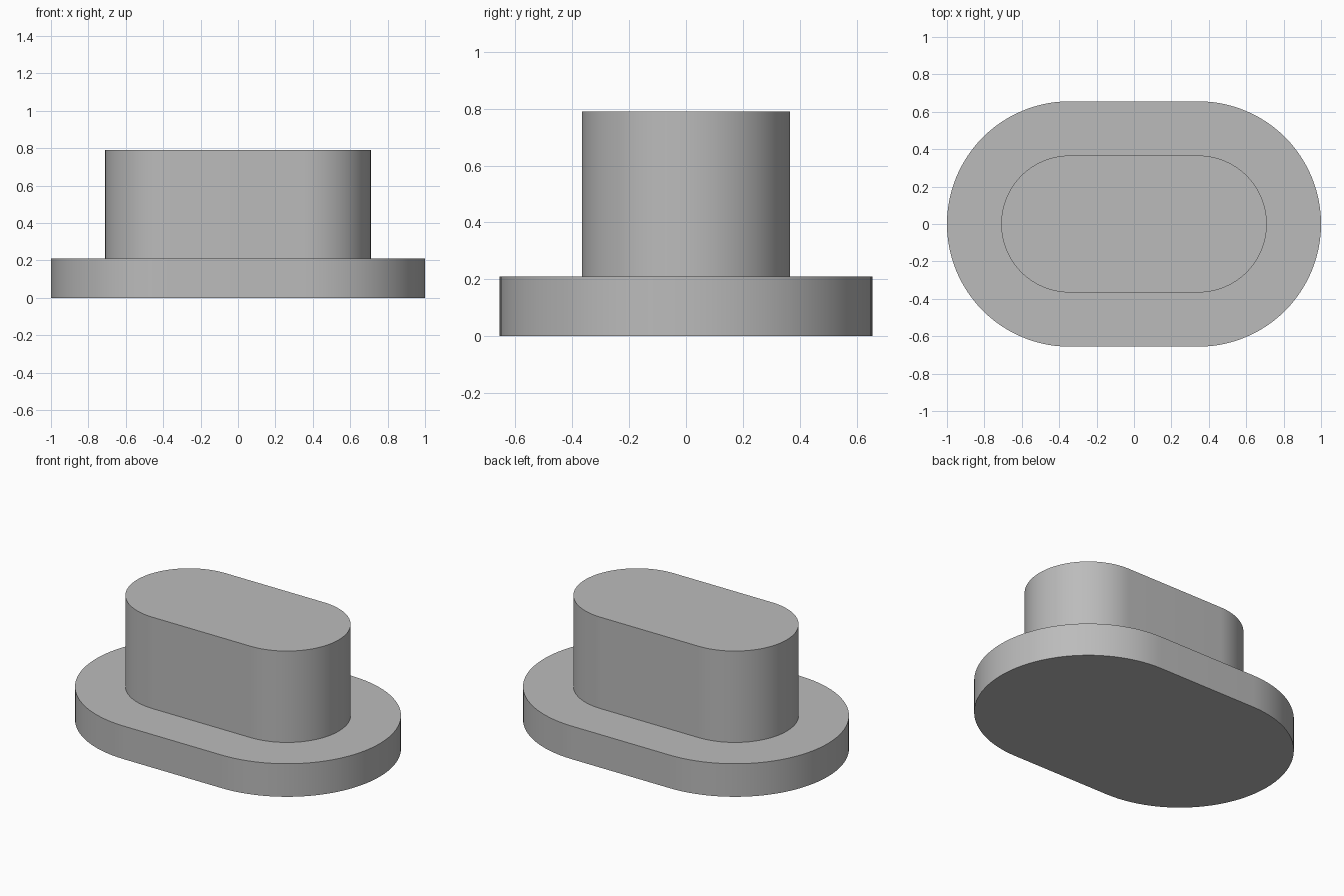
import bpy, bmesh
from math import pi, sin, cos, radians

cube = bpy.data.objects.get("Cube")
if cube:
    bpy.data.objects.remove(cube, do_unlink=True)

grey = bpy.data.materials.new("plain grey")
grey.use_nodes = True
colour = (0.5, 0.5, 0.5, 1)
grey.diffuse_color = colour
grey.node_tree.nodes["Principled BSDF"].inputs["Base Color"].default_value = colour

STEPS = 48   # segments per rounded end


def slot_block(name, offset, radius, bottom, top):
    """Extruded slot outline: two half circles joined by straight sides."""
    bm = bmesh.new()
    ring = []
    for side, start in ((1, -pi / 2), (-1, pi / 2)):
        for i in range(STEPS + 1):
            a = start + pi * i / STEPS
            ring.append(bm.verts.new((side * offset + radius * cos(a), radius * sin(a), bottom)))
    face = bm.faces.new(ring)
    result = bmesh.ops.extrude_face_region(bm, geom=[face], use_keep_orig=True)
    moved = [v for v in result["geom"] if isinstance(v, bmesh.types.BMVert)]
    bmesh.ops.translate(bm, verts=moved, vec=(0, 0, top - bottom))
    bmesh.ops.recalc_face_normals(bm, faces=bm.faces)
    mesh = bpy.data.meshes.new(name)
    bm.to_mesh(mesh)
    bm.free()
    mesh.materials.append(grey)
    obj = bpy.data.objects.new(name, mesh)
    bpy.context.collection.objects.link(obj)
    bpy.ops.object.select_all(action="DESELECT")
    obj.select_set(True)
    bpy.context.view_layer.objects.active = obj
    bpy.ops.object.shade_smooth_by_angle(angle=radians(30))
    return obj


# Wide base flange and the raised plug on it
slot_block("base_flange", 0.344, 0.656, 0, 0.21)
slot_block("raised_plug", 0.344, 0.366, 0.21, 0.79)
